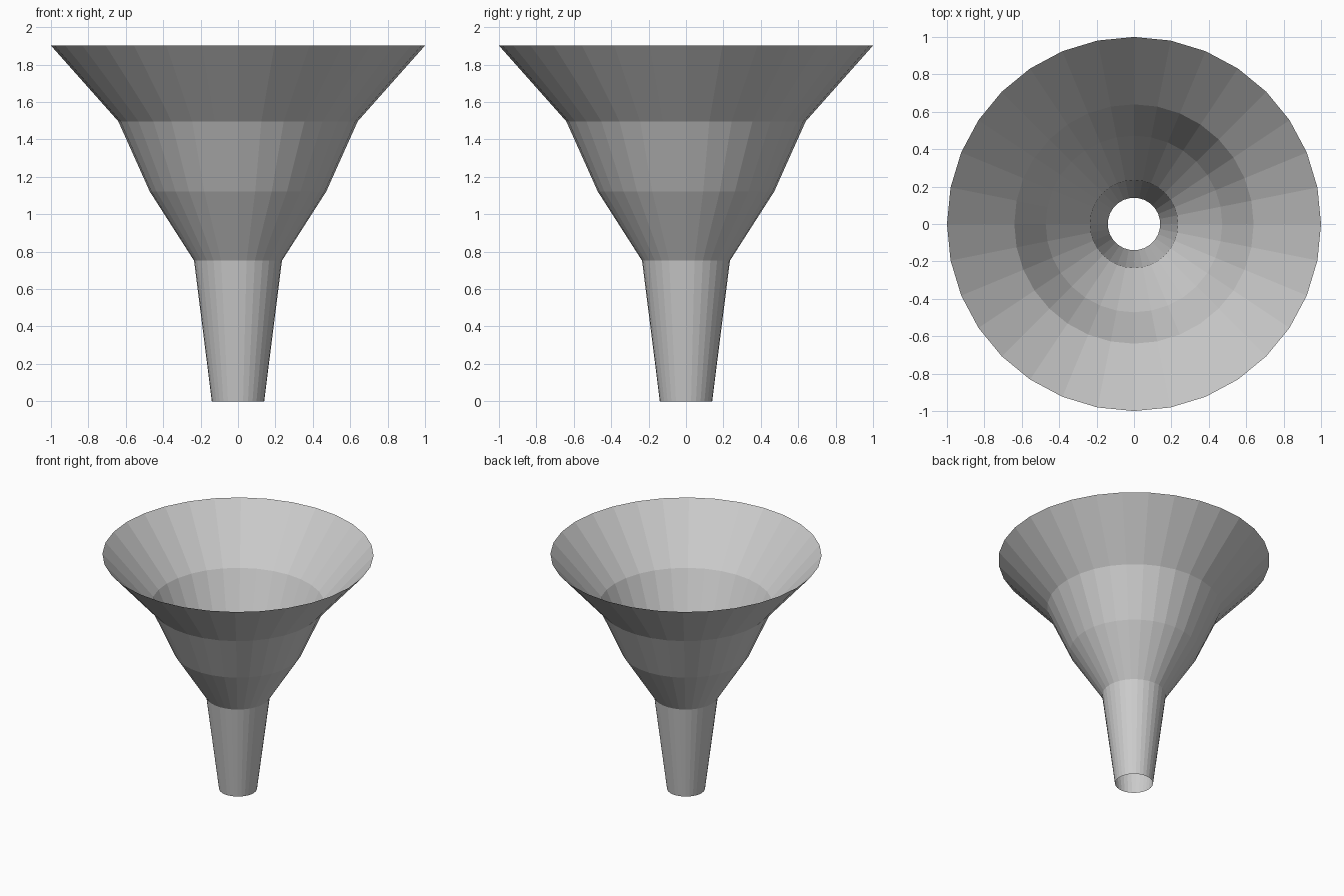
import bpy, bmesh
from math import cos, sin, tau

if "Cube" in bpy.data.objects:
    bpy.data.objects.remove(bpy.data.objects["Cube"])

SIDES = 32
# Radius and height of each ring, spout tip to rim
PROFILE = [(0.14, 0), (0.235, 0.752), (0.472, 1.122), (0.64, 1.497), (1.0, 1.902)]

# Thin open funnel shell: rings bridged by flat quads
bm = bmesh.new()
rings = [[bm.verts.new((r * cos(tau * i / SIDES), r * sin(tau * i / SIDES), z))
          for i in range(SIDES)] for r, z in PROFILE]
for low, high in zip(rings, rings[1:]):
    for i in range(SIDES):
        j = (i + 1) % SIDES
        bm.faces.new((low[i], low[j], high[j], high[i]))

mesh = bpy.data.meshes.new("funnel")
bm.to_mesh(mesh)
bm.free()
bpy.context.collection.objects.link(bpy.data.objects.new("funnel", mesh))
